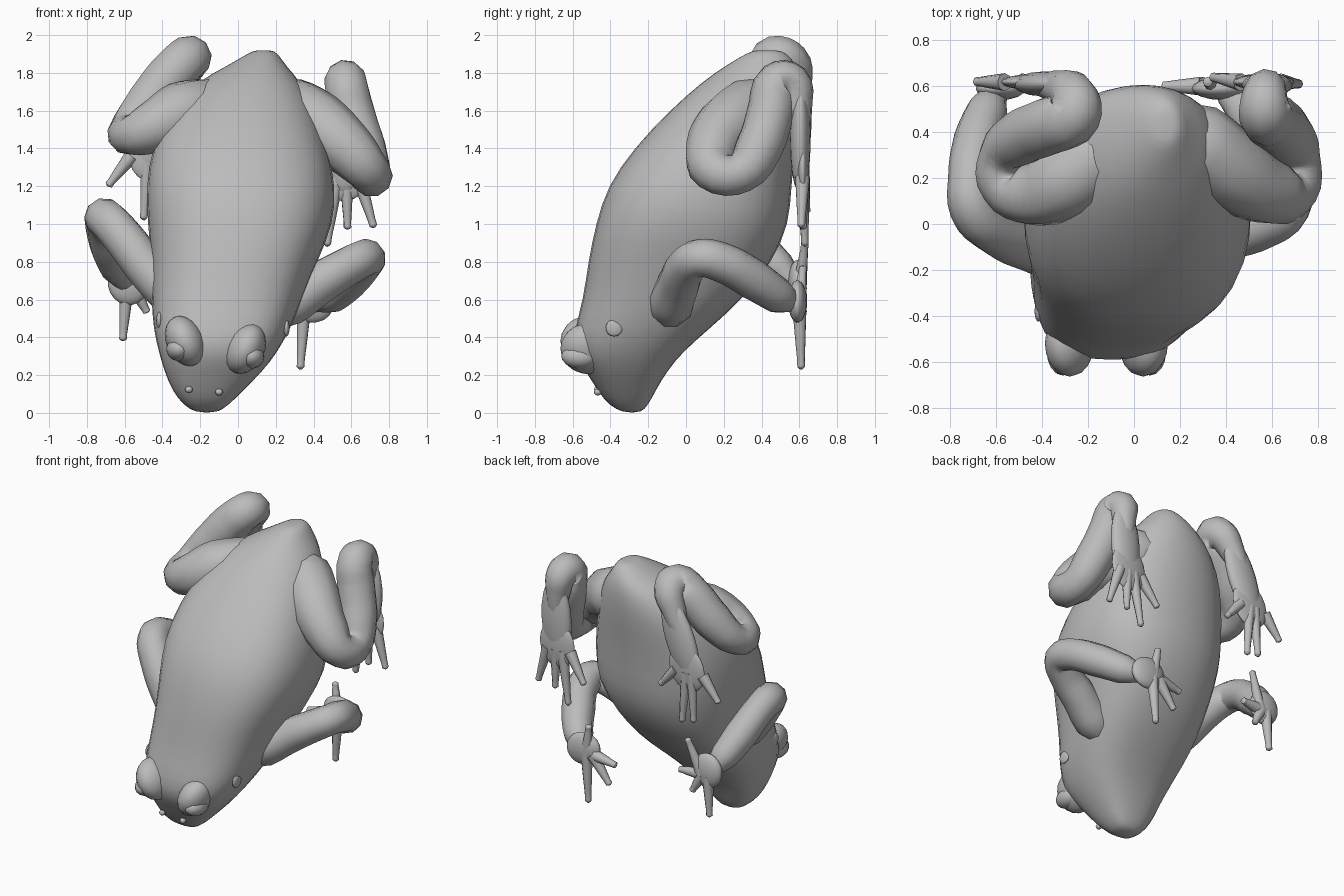
import bpy
import bmesh
from math import cos, sin, pi, radians, copysign
from mathutils import Vector

cube = bpy.data.objects.get("Cube")
if cube:
    bpy.data.objects.remove(cube, do_unlink=True)

grey = bpy.data.materials.new("frog grey")
grey.use_nodes = True
tone = (0.5, 0.5, 0.5, 1)
grey.diffuse_color = tone
grey.node_tree.nodes["Principled BSDF"].inputs["Base Color"].default_value = tone


def finish(name, mesh, subdivide=0):
    """Link a mesh as a smooth shaded grey part."""
    mesh.materials.clear()
    mesh.materials.append(grey)
    part = bpy.data.objects.new(name, mesh)
    bpy.context.collection.objects.link(part)
    for face in mesh.polygons:
        face.use_smooth = True
    if subdivide:
        modifier = part.modifiers.new("Subdivision", 'SUBSURF')
        modifier.levels = modifier.render_levels = subdivide
    return part


def boxy(value, power):
    """Push a sine or cosine outwards, for a squarer ellipse."""
    return copysign(abs(value) ** power, value) * 1.015


def loft(name, rings, sides=16):
    """Skin ellipses given as z, left, right, front, back; squarer lower down."""
    bm = bmesh.new()
    loops = []
    for z, x0, x1, y0, y1 in rings:
        loop = []
        power = 0.74 + 0.06 * z * z
        for i in range(sides):
            angle = 2 * pi * i / sides
            x = (x0 + x1) / 2 + (x1 - x0) / 2 * boxy(cos(angle), power)
            y = (y0 + y1) / 2 + (y1 - y0) / 2 * boxy(sin(angle), power)
            loop.append(bm.verts.new((x, y, z)))
        loops.append(loop)
    for low, high in zip(loops, loops[1:]):
        for i in range(sides):
            j = (i + 1) % sides
            bm.faces.new((low[i], low[j], high[j], high[i]))
    bm.faces.new(loops[0][::-1])
    bm.faces.new(loops[-1])
    mesh = bpy.data.meshes.new(name)
    bm.to_mesh(mesh)
    bm.free()
    return finish(name, mesh, 1)


def tube(name, points, sides=3):
    """Sweep a round section along points given as x, y, z, radius."""
    curve = bpy.data.curves.new(name, 'CURVE')
    curve.dimensions = '3D'
    curve.bevel_depth = 1
    curve.bevel_resolution = sides
    curve.resolution_u = 4
    curve.use_fill_caps = True
    spline = curve.splines.new('BEZIER')
    spline.bezier_points.add(len(points) - 1)
    for knot, (x, y, z, radius) in zip(spline.bezier_points, points):
        knot.co = (x, y, z)
        knot.radius = radius
        knot.handle_left_type = knot.handle_right_type = 'AUTO'
    helper = bpy.data.objects.new(name + "_path", curve)
    bpy.context.collection.objects.link(helper)
    graph = bpy.context.evaluated_depsgraph_get()
    mesh = bpy.data.meshes.new_from_object(helper.evaluated_get(graph))
    bpy.data.objects.remove(helper, do_unlink=True)
    return finish(name, mesh)


def ellipsoid(name, centre, size, tilt=0):
    """A stretched ball, tilted about the front to back axis."""
    bm = bmesh.new()
    bmesh.ops.create_uvsphere(bm, u_segments=16, v_segments=10, radius=1)
    mesh = bpy.data.meshes.new(name)
    bm.to_mesh(mesh)
    bm.free()
    part = finish(name, mesh)
    part.location = centre
    part.scale = size
    part.rotation_euler.y = radians(tilt)
    return part


def digits(name, palm, tips, radius, spread):
    """Fan tapering digits from across a palm to each tip."""
    for number, tip in enumerate(tips, 1):
        end = Vector(tip)
        root = Vector(palm)
        root.x += (end.x - root.x) * spread
        path = []
        for t, width in ((0, 1.5), (0.5, 1.1), (0.85, 0.8), (0.96, 0.8), (1, 0.25)):
            spot = root.lerp(end, t)
            path.append((*spot, radius * width))
        tube(f"{name}_{number}", path, 2)


# Body, from snout at the bottom to rump at the top
loft("body", [
    (0, -.22, -.11, -.33, -.24),
    (.04, -.29, -.05, -.41, -.2),
    (.12, -.35, .03, -.47, -.16),
    (.22, -.39, .13, -.53, -.1),
    (.32, -.42, .21, -.6, -.02),
    (.45, -.45, .28, -.59, .13),
    (.6, -.46, .34, -.545, .3),
    (.8, -.46, .42, -.52, .46),
    (1, -.48, .51, -.48, .55),
    (1.2, -.49, .52, -.42, .56),
    (1.4, -.46, .48, -.28, .58),
    (1.6, -.37, .41, -.09, .61),
    (1.75, -.23, .34, .08, .61),
    (1.84, -.05, .25, .21, .59),
    (1.91, .06, .21, .33, .53),
    (1.92, .1, .17, .37, .48),
])

# Eyes, ear discs and nostrils, on the slightly turned head
for side, x, z, out in (("left", .04, .33, 1), ("right", -.28, .37, -1)):
    ellipsoid(side + "_brow", (x, -.52, z + .01), (.1, .145, .14), out * 25)
    ellipsoid(side + "_eye", (x + out * .03, -.56, z - .03), (.07, .1, .065), out * 20)
    ellipsoid(side + "_nostril", (-.18 + out * .08, -.467, z / 3), (.02, .02, .018))
    ellipsoid(side + "_ear", (-.08 + out * .337, -.38, z + .12), (.016, .045, .045))

# Hind legs, folded from hip to knee, back up to the ankle, down to the heel
tube("left_hind_leg", [
    (.1, .42, 1.62, .1), (.27, .35, 1.6, .18), (.43, .23, 1.52, .175),
    (.59, .14, 1.39, .145), (.69, .15, 1.28, .115), (.7, .29, 1.27, .11),
    (.66, .39, 1.41, .125), (.6, .45, 1.6, .125), (.57, .49, 1.75, .115),
    (.57, .56, 1.75, .1), (.58, .59, 1.63, .08), (.58, .605, 1.45, .045)])
tube("right_hind_leg", [
    (0, .42, 1.6, .1), (-.15, .3, 1.6, .175), (-.3, .19, 1.58, .175),
    (-.45, .13, 1.51, .14), (-.57, .17, 1.47, .105), (-.58, .29, 1.5, .1),
    (-.48, .38, 1.63, .125), (-.36, .43, 1.78, .13), (-.26, .48, 1.88, .12),
    (-.26, .55, 1.86, .105), (-.32, .59, 1.74, .08), (-.41, .605, 1.55, .045)])

# Front legs, from shoulder to elbow to wrist
tube("left_front_leg", [
    (.1, -.1, .5, .08), (.27, -.08, .58, .125), (.42, -.04, .68, .115),
    (.57, 0, .77, .105), (.67, .07, .82, .1), (.67, .18, .8, .105),
    (.59, .35, .71, .108), (.49, .49, .62, .095), (.4, .57, .58, .05)])
tube("right_front_leg", [
    (-.15, -.15, .5, .08), (-.32, -.13, .61, .125), (-.46, -.09, .74, .115),
    (-.6, -.03, .92, .11), (-.7, .07, 1.03, .105), (-.71, .19, 1.01, .1),
    (-.68, .37, .88, .105), (-.64, .49, .77, .092), (-.6, .57, .69, .05)])

# Long flat feet with webs, and broad palms, with their toes and fingers
ellipsoid("left_foot", (.58, .605, 1.45), (.11, .055, .29), 3)
ellipsoid("left_web", (.565, .618, 1.28), (.135, .035, .16), 3)
digits("left_toe", (.57, .617, 1.25), [
    (.34, .64, 1.06), (.47, .63, .88), (.58, .62, .97), (.72, .61, .98)], .026, .45)

ellipsoid("right_foot", (-.385, .61, 1.56), (.11, .055, .29), 20)
ellipsoid("right_web", (-.44, .618, 1.38), (.135, .035, .16), 20)
digits("right_toe", (-.46, .618, 1.36), [
    (-.24, .63, 1.22), (-.41, .63, 1), (-.5, .63, 1.02), (-.69, .62, 1.2)], .026, .45)

ellipsoid("left_hand", (.38, .59, .59), (.13, .05, .11), 20)
digits("left_finger", (.36, .6, .57), [
    (.32, .62, .78), (.12, .6, .54), (.17, .6, .39), (.33, .61, .23)], .027, .3)

ellipsoid("right_hand", (-.58, .59, .69), (.11, .05, .12), -10)
digits("right_finger", (-.58, .6, .66), [
    (-.45, .63, .9), (-.38, .62, .66), (-.48, .62, .53), (-.61, .61, .38)], .027, .3)
